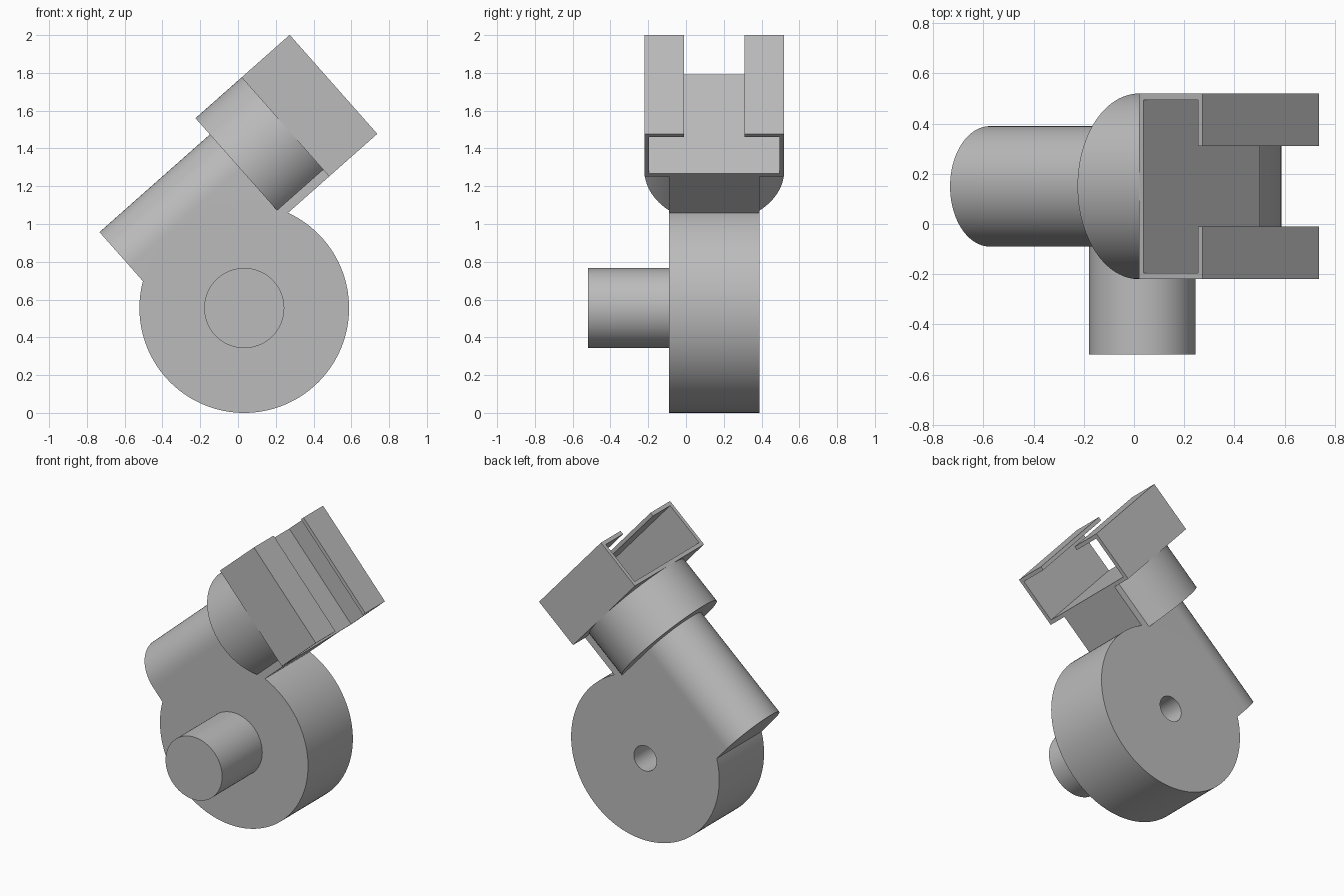
import bpy, bmesh
from math import cos, sin, pi, radians
from mathutils import Matrix, Vector

cube = bpy.data.objects.get("Cube")
if cube:
    bpy.data.objects.remove(cube)

grey = bpy.data.materials.new("plain grey")
grey.use_nodes = True
COLOUR = (0.5, 0.5, 0.5, 1)
grey.diffuse_color = COLOUR
grey.node_tree.nodes["Principled BSDF"].inputs["Base Color"].default_value = COLOUR

# Tilted frame of the arm: along points up the arm, across points down its side
TILT = radians(48.5)
ACROSS = Vector((cos(TILT), 0, -sin(TILT)))
ALONG = Vector((sin(TILT), 0, cos(TILT)))
DEPTH = Vector((0, 1, 0))
ORIGIN = Vector((0.02, 0.15, 1.283))


def frame(x, y, z, origin):
    m = Matrix((x, y, z)).transposed().to_4x4()
    m.translation = origin
    return m


ARM_FRAME = frame(ACROSS, DEPTH, ALONG, ORIGIN)
CHANNEL_FRAME = frame(DEPTH, ALONG, ACROSS, ORIGIN)
HUB_FRAME = frame(Vector((1, 0, 0)), Vector((0, 0, 1)), Vector((0, -1, 0)),
                  Vector((0.033, 0, 0.555)))


def prism(name, points, start, end, matrix):
    """Extrude a closed profile between two heights of a frame."""
    bm = bmesh.new()
    face = bm.faces.new([bm.verts.new((x, y, start)) for x, y in points])
    out = bmesh.ops.extrude_face_region(bm, geom=[face])
    verts = [v for v in out["geom"] if isinstance(v, bmesh.types.BMVert)]
    bmesh.ops.translate(bm, verts=verts, vec=(0, 0, end - start))
    bmesh.ops.recalc_face_normals(bm, faces=bm.faces)
    bm.transform(matrix)
    mesh = bpy.data.meshes.new(name)
    bm.to_mesh(mesh)
    bm.free()
    mesh.materials.append(grey)
    ob = bpy.data.objects.new(name, mesh)
    bpy.context.collection.objects.link(ob)
    return ob


def arc(radius, first, last, count, cx=0):
    step = (last - first) / count
    return [(cx + radius * cos(first + i * step), radius * sin(first + i * step))
            for i in range(count + 1)]


def circle(radius, count=96):
    return arc(radius, 0, 2 * pi, count)[:-1]


def activate(ob):
    bpy.ops.object.select_all(action="DESELECT")
    ob.select_set(True)
    bpy.context.view_layer.objects.active = ob


def combine(ob, other, operation):
    mod = ob.modifiers.new(operation, "BOOLEAN")
    mod.operation, mod.solver, mod.object = operation, "EXACT", other
    activate(ob)
    bpy.ops.object.modifier_apply(modifier=mod.name)
    bpy.data.objects.remove(other)


# Disc body with the round-backed arm merged in and a blind hole at the rear
body = prism("body", circle(0.555, 128), -0.39, 0.09, HUB_FRAME)
arm_profile = arc(0.24, pi / 2, 3 * pi / 2, 48, -0.015) + [(0.33, -0.24), (0.33, 0.24)]
combine(body, prism("arm", arm_profile, -0.78, 0.33, ARM_FRAME), "UNION")
combine(body, prism("hole_cutter", circle(0.085, 48), -0.5, 0.0, HUB_FRAME), "DIFFERENCE")

# Front shaft
shaft = prism("front_shaft", circle(0.212), 0.08, 0.52, HUB_FRAME)

# Round collar, cut flat where it meets the arm
collar = prism("collar", arc(0.37, radians(30), radians(330), 80), 0, 0.335, ARM_FRAME)

# Hollow slotted channel, open at both ends
half = [(0.37, 0.326), (0.37, 0.666), (0.16, 0.666),
        (0.16, 0.641), (0.345, 0.641), (0.345, 0.351)]
profile = half + [(-x, y) for x, y in reversed(half)]
channel = prism("slotted_channel", profile, -0.37, 0.33, CHANNEL_FRAME)

for part in (body, shaft, collar, channel):
    activate(part)
    bpy.ops.object.shade_smooth_by_angle(angle=radians(30))
